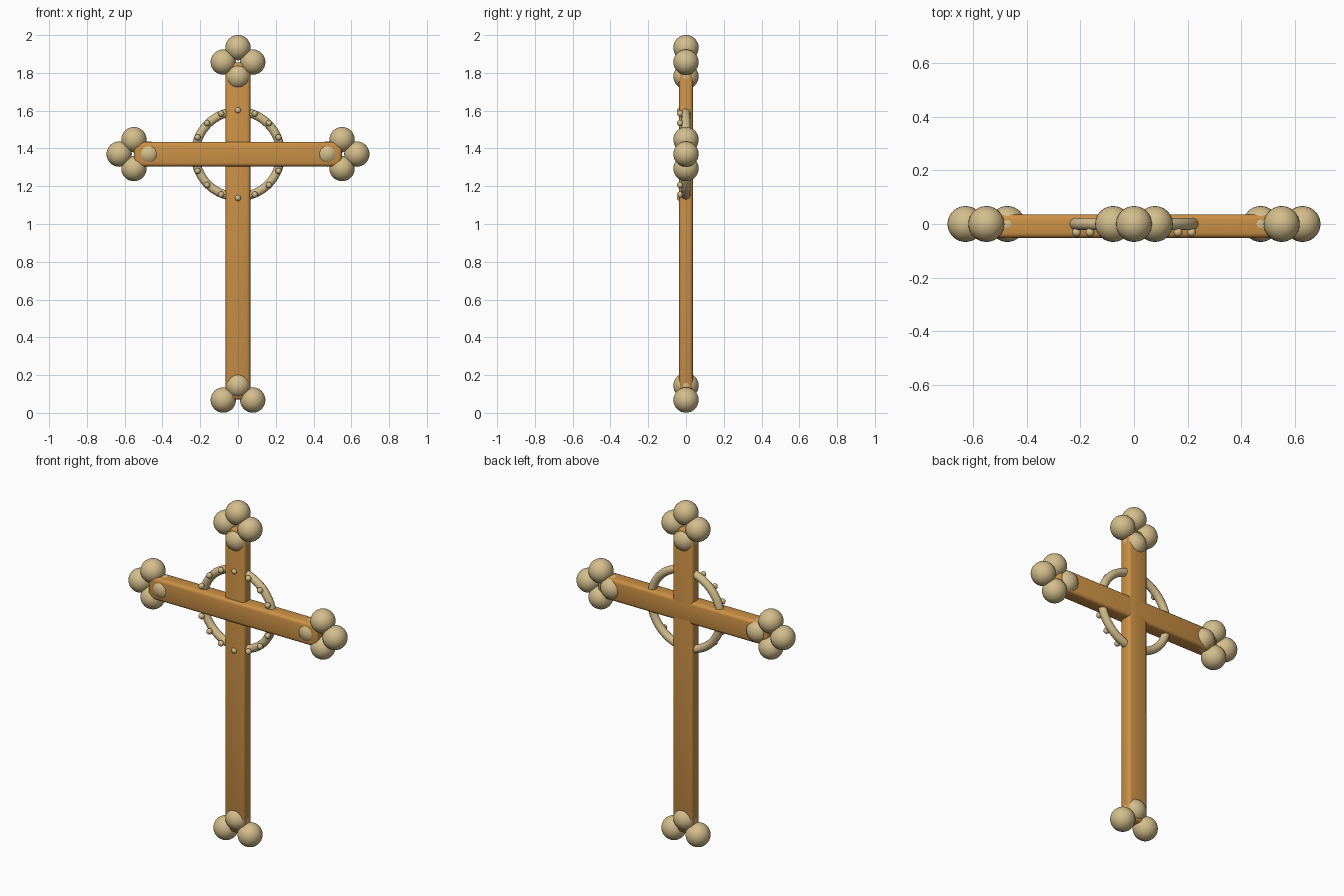
import bpy, math

if "Cube" in bpy.data.objects:
    bpy.data.objects.remove(bpy.data.objects["Cube"])

def material(name, rgb):
    m = bpy.data.materials.new(name)
    m.diffuse_color = (*rgb, 1)
    m.use_nodes = True
    m.node_tree.nodes["Principled BSDF"].inputs["Base Color"].default_value = m.diffuse_color
    return m

WOOD = material("warm_wood", (0.60, 0.28, 0.06))
BRASS = material("pale_brass", (0.65, 0.51, 0.26))
CZ = 1.37        # height of the crossing
BALL = 0.067     # radius of the end balls
OFF = 0.078      # ball distance from each trefoil centre

def finish(name, mat):
    o = bpy.context.object
    o.name = name
    o.data.materials.append(mat)
    return o

def beam(name, lo, hi):
    bpy.ops.mesh.primitive_cube_add(size=1, location=[(a + b) / 2 for a, b in zip(lo, hi)])
    o = finish(name, WOOD)
    o.scale = [b - a for a, b in zip(lo, hi)]
    bpy.ops.object.transform_apply(location=False, rotation=False, scale=True)
    bev = o.modifiers.new("rounded_edges", 'BEVEL')
    bev.width = 0.018
    bev.segments = 3
    bpy.ops.object.modifier_apply(modifier=bev.name)
    bpy.ops.object.shade_smooth_by_angle(angle=math.radians(35))

def ball(name, loc, r, seg=32):
    bpy.ops.mesh.primitive_uv_sphere_add(segments=seg, ring_count=seg // 2, radius=r, location=loc)
    finish(name, BRASS)
    bpy.ops.object.shade_smooth()

# Beams: flush at the back, crossbar proud at the front
beam("upright_beam", (-0.065, -0.036, 0.07), (0.065, 0.036, 1.855))
beam("cross_beam", (-0.55, -0.052, CZ - 0.065), (0.55, 0.036, CZ + 0.065))

# Clusters of balls on the beam ends
clusters = {
    "top": (0, 1.857, [(0, 1), (1, 0), (-1, 0), (0, -1)]),
    "bottom": (0, 0.068, [(1, 0), (-1, 0), (0, 1)]),
    "left": (-0.551, CZ, [(0, 1), (1, 0), (-1, 0), (0, -1)]),
    "right": (0.551, CZ, [(0, 1), (1, 0), (-1, 0), (0, -1)]),
}
for name, (x, z, dirs) in clusters.items():
    for dx, dz in dirs:
        ball(name + "_end_ball", (x + dx * OFF, 0, z + dz * OFF * 0.98), BALL)

# Halo ring around the crossing
bpy.ops.mesh.primitive_torus_add(major_radius=0.226, minor_radius=0.023, major_segments=64,
                                 minor_segments=16, location=(0, 0, CZ),
                                 rotation=(math.pi / 2, 0, 0))
finish("halo_ring", BRASS)
bpy.ops.object.shade_smooth()

# Small beads on the front of the ring
for i in range(16):
    a = i * math.tau / 16
    ball("ring_bead", (0.232 * math.sin(a), -0.031, CZ + 0.232 * math.cos(a)), 0.0165, 16)
